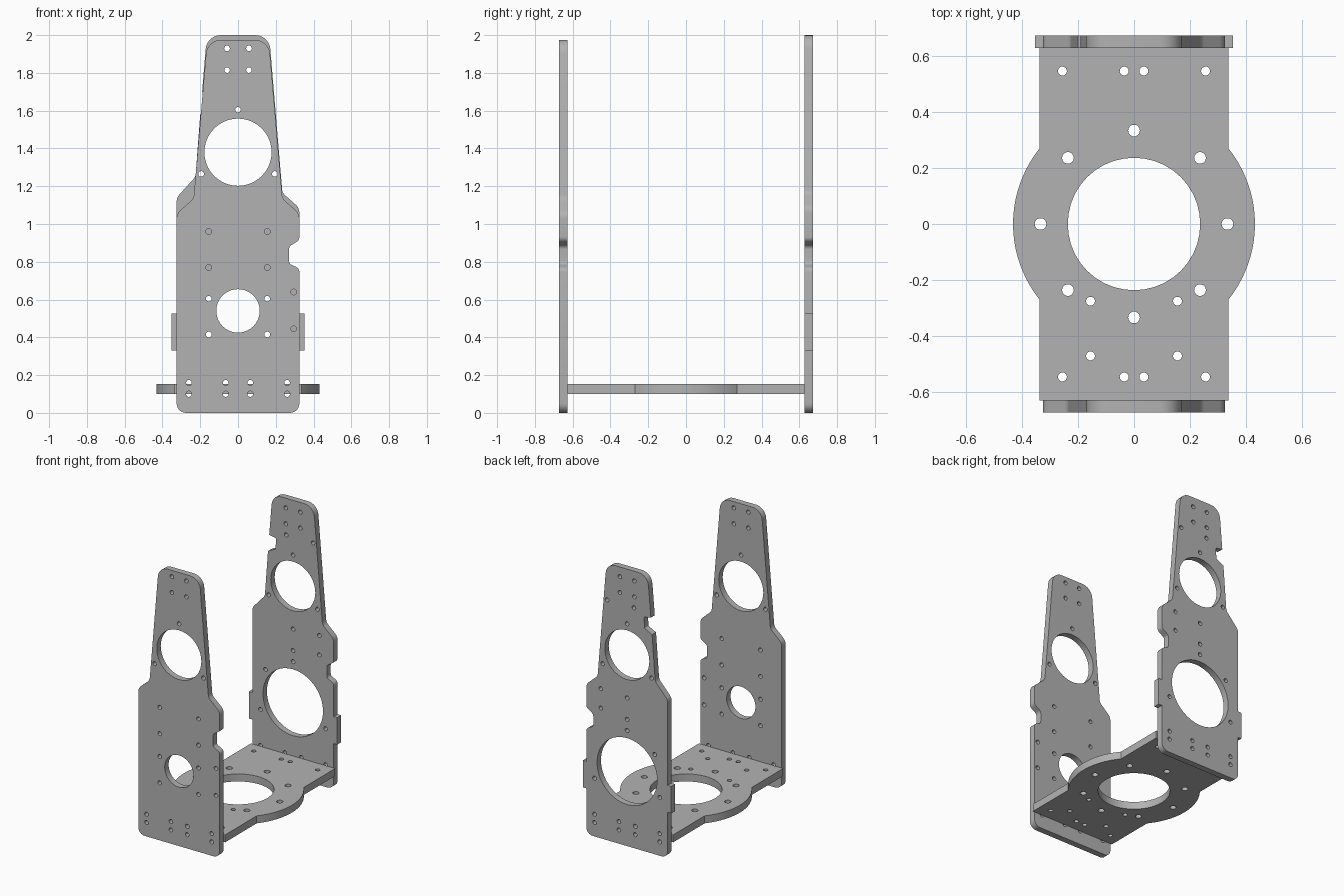
import bpy
import math
from mathutils import Vector, Matrix

cube = bpy.data.objects.get("Cube")
if cube:
    bpy.data.objects.remove(cube, do_unlink=True)

metal = bpy.data.materials.new("brushed grey metal")
metal.use_nodes = True
GREY = (0.45, 0.45, 0.45, 1)
metal.diffuse_color = GREY
metal.node_tree.nodes["Principled BSDF"].inputs["Base Color"].default_value = GREY


def rounded(corners, steps=6):
    """Turn (x, y, radius) corners into a closed outline with arc fillets."""
    out = []
    for i, (x, y, r) in enumerate(corners):
        p = Vector((x, y))
        if r == 0:
            out.append(p)
            continue
        a = (Vector(corners[i - 1][:2]) - p).normalized()
        b = (Vector(corners[(i + 1) % len(corners)][:2]) - p).normalized()
        half = a.angle(b) / 2
        centre = p + (a + b).normalized() * (r / math.sin(half))
        start = p + a * (r / math.tan(half)) - centre
        end = p + b * (r / math.tan(half)) - centre
        turn = start.angle_signed(end)
        for k in range(steps + 1):
            out.append(centre + Matrix.Rotation(-turn * k / steps, 2) @ start)
    return out


def circle(x, y, r, sides):
    return [Vector((x + r * math.cos(math.tau * k / sides),
                    y + r * math.sin(math.tau * k / sides))) for k in range(sides)]


def plate(name, outline, bores, holes, thickness, place):
    """Extrude an outline pierced by large bores and small screw holes."""
    curve = bpy.data.curves.new(name, 'CURVE')
    curve.dimensions = '2D'
    curve.fill_mode = 'BOTH'
    curve.extrude = thickness / 2
    loops = [outline]
    loops += [circle(x, y, r, 40) for x, y, r in bores]
    loops += [circle(x, y, r, 14) for x, y, r in holes]
    for loop in loops:
        spline = curve.splines.new('POLY')
        spline.points.add(len(loop) - 1)
        for point, co in zip(spline.points, loop):
            point.co = (co.x, co.y, 0, 1)
        spline.use_cyclic_u = True
    obj = bpy.data.objects.new(name, curve)
    bpy.context.collection.objects.link(obj)
    obj.matrix_world = place
    bpy.ops.object.select_all(action='DESELECT')
    obj.select_set(True)
    bpy.context.view_layer.objects.active = obj
    bpy.ops.object.convert(target='MESH')
    obj = bpy.context.object
    bpy.ops.object.mode_set(mode='EDIT')
    bpy.ops.mesh.select_all(action='SELECT')
    bpy.ops.mesh.remove_doubles(threshold=0.0001)
    bpy.ops.mesh.normals_make_consistent(inside=False)
    bpy.ops.object.mode_set(mode='OBJECT')
    obj.data.materials.clear()
    obj.data.materials.append(metal)
    bpy.ops.object.shade_smooth_by_angle(angle=math.radians(30))
    return obj


def pairs(spots, r):
    return [(s * x, y, r) for x, y in spots for s in (-1, 1)]


def upright(y):
    return Matrix.Translation((0, y, 0)) @ Matrix.Rotation(math.pi / 2, 4, 'X')


W = 0.325
SCREW = 0.015

# Scooped notch on the +x edge, shared by both uprights
scoop = [(W, 0.765, 0.03), (0.27, 0.79, 0.025), (0.27, 0.88, 0.025), (W, 0.915, 0.03)]

# Screw holes shared by both uprights
shared = pairs([(0.058, 1.93), (0.058, 1.815), (0.195, 1.265),
                (0.26, 0.16), (0.26, 0.1), (0.065, 0.16), (0.065, 0.1)], SCREW)
shared.append((0, 1.605, SCREW))

# Front upright
front_outline = rounded(
    [(-W, 0, 0.05), (W, 0, 0.05)] + scoop +
    [(W, 1.055, 0.06), (0.235, 1.135, 0.05), (0.163, 1.975, 0.08),
     (-0.163, 1.975, 0.08), (-0.235, 1.135, 0.05), (-W, 1.055, 0.06)])
front_holes = shared + pairs([(0.155, z) for z in (0.96, 0.77, 0.605, 0.415)], SCREW)
front_holes += [(0.295, 0.64, SCREW), (0.295, 0.445, SCREW)]
plate("front_upright", front_outline, [(0, 1.38, 0.178), (0, 0.54, 0.115)],
      front_holes, 0.045, upright(-0.65))

# Back upright with side tabs and a square notch on the -x edge
T = 0.353
back_outline = rounded(
    [(-W, 0, 0.05), (W, 0, 0.05), (W, 0.33, 0), (T, 0.33, 0), (T, 0.525, 0), (W, 0.525, 0)] +
    scoop +
    [(W, 1.085, 0.06), (0.235, 1.165, 0.05), (0.165, 2, 0.08), (-0.165, 2, 0.08),
     (-0.19, 1.7, 0), (-0.135, 1.69, 0.01), (-0.14, 1.61, 0.01), (-0.2, 1.58, 0),
     (-0.225, 1.25, 0.05), (-W, 1.14, 0.06),
     (-W, 0.525, 0), (-T, 0.525, 0), (-T, 0.33, 0), (-W, 0.33, 0)])
back_holes = shared + pairs([(0.26, 0.42)], SCREW)
back_holes += [(x, z, SCREW) for x, z in
               [(-0.055, 1.735), (0.16, 1.735), (0, 1.07), (0.21, 1.08),
                (0.21, 0.94), (0, 0.915), (0, 0.835), (-0.22, 0.72)]]
plate("back_upright", back_outline, [(0, 1.38, 0.178), (0, 0.54, 0.24)],
      back_holes, 0.045, upright(0.65))

# Base plate with bulged round sides
HALF, END, R = 0.337, 0.628, 0.431
reach = math.acos(HALF / R)
bulge = [Vector((R * math.cos(t), R * math.sin(t)))
         for t in (reach * (k / 10 - 1) for k in range(21))]
base_outline = [Vector((HALF, -END))] + bulge + [Vector((HALF, END))]
base_outline += [-p for p in base_outline]
ring = [(0.333 * math.cos(k * math.pi / 4), 0.333 * math.sin(k * math.pi / 4), 0.021)
        for k in range(8)]
base_holes = ring + pairs([(x, y) for x in (0.255, 0.035) for y in (-0.545, 0.545)], 0.016)
base_holes += pairs([(0.155, -0.275), (0.155, -0.47)], 0.016)
plate("base_plate", base_outline, [(0, 0, 0.236)], base_holes, 0.054,
      Matrix.Translation((0, 0, 0.127)))
